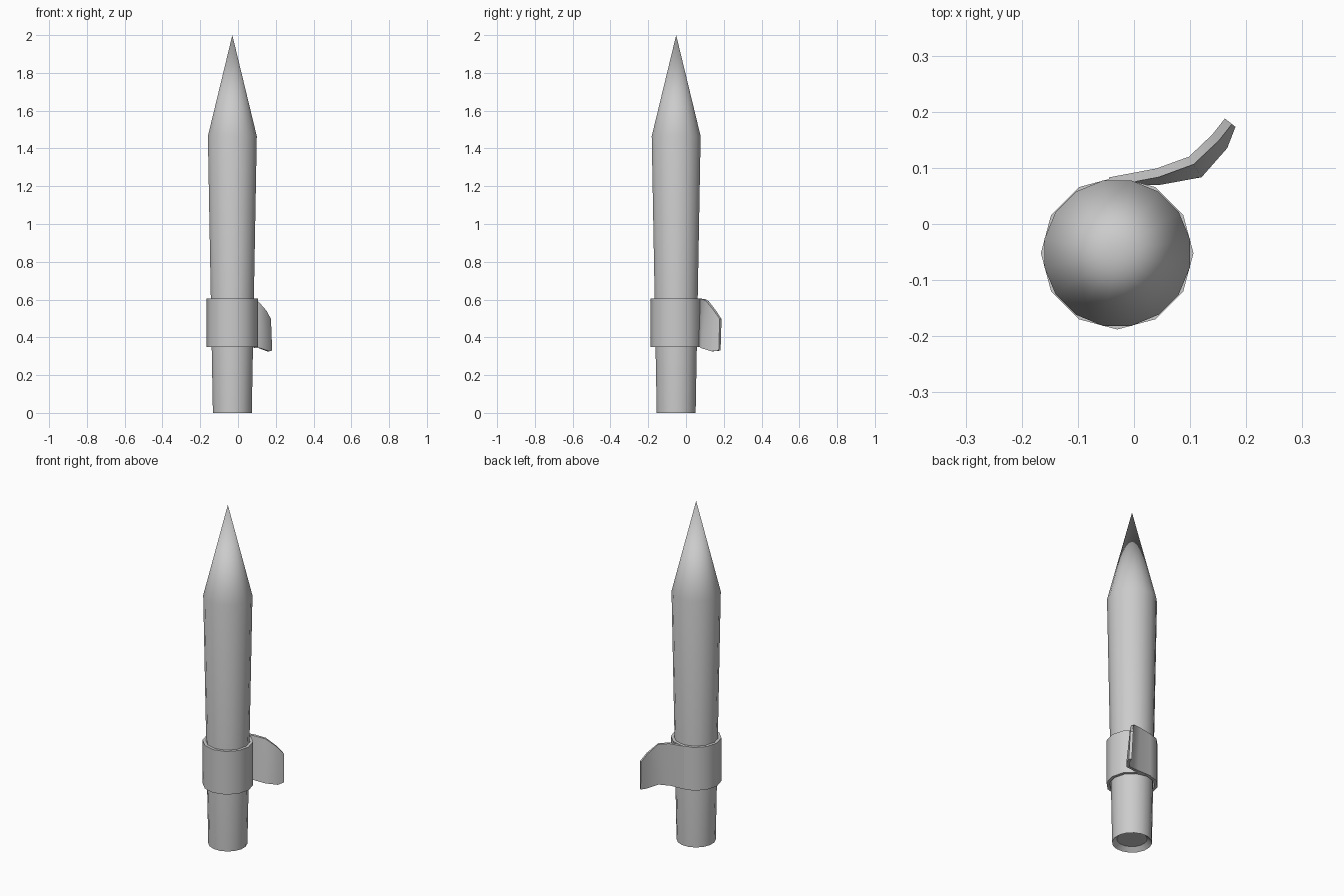
import bpy, bmesh, math

if "Cube" in bpy.data.objects:
    bpy.data.objects.remove(bpy.data.objects["Cube"])

CX, CY = -0.03, -0.052


def make_object(name, bm):
    bmesh.ops.recalc_face_normals(bm, faces=bm.faces)
    mesh = bpy.data.meshes.new(name)
    bm.to_mesh(mesh)
    bm.free()
    ob = bpy.data.objects.new(name, mesh)
    bpy.context.collection.objects.link(ob)
    bpy.ops.object.select_all(action='DESELECT')
    ob.select_set(True)
    bpy.context.view_layer.objects.active = ob
    bpy.ops.object.shade_smooth_by_angle(angle=math.radians(35))
    return ob


def ring(bm, r, z, sides, phase):
    return [bm.verts.new((CX + r * math.cos(phase + math.tau * i / sides),
                          CY + r * math.sin(phase + math.tau * i / sides), z))
            for i in range(sides)]


def bridge(bm, a, b):
    for i in range(len(a)):
        j = (i + 1) % len(a)
        bm.faces.new((a[i], a[j], b[j], b[i]))


# Tapered stake with a recessed underside and a pointed top
bm = bmesh.new()
profile = [(0.08, 0.022), (0.105, 0.0), (0.132, 1.465)]
loops = [ring(bm, r, z, 16, math.pi / 16) for r, z in profile]
for a, b in zip(loops, loops[1:]):
    bridge(bm, a, b)
bm.faces.new(loops[0])
tip = bm.verts.new((CX, CY, 2.0))
for i in range(16):
    bm.faces.new((loops[-1][i], loops[-1][(i + 1) % 16], tip))
make_object("stake", bm)

# Cloth band wrapped around the stake
bm = bmesh.new()
section = [(0.136, 0.35), (0.136, 0.605), (0.119, 0.605), (0.119, 0.35)]
loops = [ring(bm, r, z, 12, 0) for r, z in section]
for i in range(4):
    bridge(bm, loops[i], loops[(i + 1) % 4])
make_object("band", bm)

# Loose end of the cloth: x, y, top z, bottom z, lean of the lower edge
path = [(-0.045, 0.083, 0.604, 0.351, 0.0),
        (0.04, 0.099, 0.604, 0.349, 0.014),
        (0.098, 0.12, 0.592, 0.342, 0.027),
        (0.14, 0.16, 0.54, 0.326, 0.02),
        (0.162, 0.188, 0.497, 0.33, 0.008)]
THICK = 0.016
bm = bmesh.new()
sections = []
for i, (x, y, top, bottom, lean) in enumerate(path):
    p, q = path[max(i - 1, 0)], path[min(i + 1, len(path) - 1)]
    dx, dy = q[0] - p[0], q[1] - p[1]
    length = math.hypot(dx, dy)
    nx, ny = dy / length, -dx / length
    sections.append([bm.verts.new((x + nx * d, y + ny * d, z)) for d, z in
                     ((0, top), (THICK, top), (THICK + lean, bottom), (lean, bottom))])
for a, b in zip(sections, sections[1:]):
    bridge(bm, a, b)
bm.faces.new(sections[0])
bm.faces.new(sections[-1])
make_object("cloth_tail", bm)
